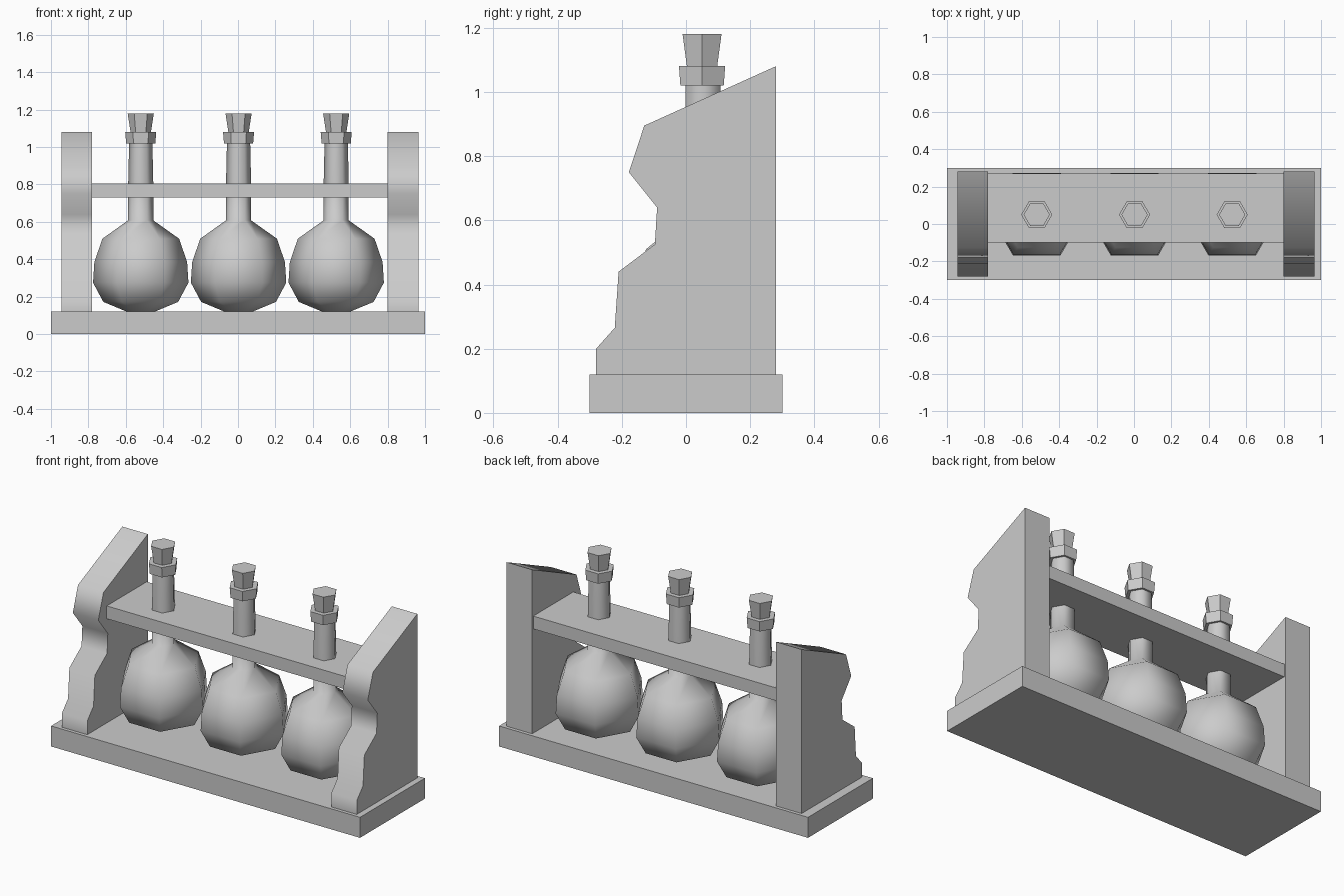
import bpy
import math

cube = bpy.data.objects.get("Cube")
if cube:
    bpy.data.objects.remove(cube, do_unlink=True)

GREY = (0.6, 0.6, 0.6, 1)
mat = bpy.data.materials.new("plain grey")
mat.use_nodes = True
mat.diffuse_color = GREY
mat.node_tree.nodes["Principled BSDF"].inputs["Base Color"].default_value = GREY


def add_mesh(name, verts, faces, smooth=None):
    mesh = bpy.data.meshes.new(name)
    mesh.from_pydata(verts, [], faces)
    mesh.materials.append(mat)
    obj = bpy.data.objects.new(name, mesh)
    bpy.context.collection.objects.link(obj)
    if smooth:
        bpy.ops.object.select_all(action='DESELECT')
        obj.select_set(True)
        bpy.context.view_layer.objects.active = obj
        bpy.ops.object.shade_smooth_by_angle(angle=math.radians(smooth))
    return obj


def prism(name, profile, x0, x1, smooth=None):
    """Extrude a (y, z) outline, clockwise from +x, along x."""
    n = len(profile)
    verts = [(x, y, z) for x in (x0, x1) for y, z in profile]
    faces = [tuple(range(n))[::-1], tuple(range(n, 2 * n))]
    faces += [(i, (i + 1) % n, n + (i + 1) % n, n + i) for i in range(n)]
    return add_mesh(name, verts, faces, smooth)


def box(name, x0, x1, y0, y1, z0, z1):
    return prism(name, [(y0, z0), (y1, z0), (y1, z1), (y0, z1)], x0, x1)


def lathe(name, rings, x, y, smooth=None, sides=6):
    """Stack (radius, z) rings into a closed six-sided body."""
    verts = [(x + r * math.cos(math.tau * i / sides),
              y + r * math.sin(math.tau * i / sides), z)
             for r, z in rings for i in range(sides)]
    last = (len(rings) - 1) * sides
    faces = [tuple(range(sides))[::-1], tuple(range(last, last + sides))]
    for k in range(0, last, sides):
        for i in range(sides):
            j = (i + 1) % sides
            faces.append((k + i, k + j, k + sides + j, k + sides + i))
    return add_mesh(name, verts, faces, smooth)


# Rack
box("base", -1, 1, -0.3, 0.3, 0, 0.12)
box("shelf", -0.79, 0.81, -0.1, 0.27, 0.73, 0.805)

# Scalloped end panels
panel = [(-0.28, 0.12), (0.28, 0.12), (0.28, 1.08), (-0.13, 0.895),
         (-0.178, 0.75), (-0.09, 0.64), (-0.097, 0.525), (-0.21, 0.44),
         (-0.222, 0.265), (-0.28, 0.2)]
prism("right_panel", panel, -0.945, -0.78, 60)
prism("left_panel", panel, 0.8, 0.965, 60)

# Stoppered flasks
flask = [(0.075, 0.12), (0.2, 0.172), (0.255, 0.275), (0.248, 0.385),
         (0.205, 0.51), (0.067, 0.608), (0.067, 0.81), (0.062, 1.03)]
for label, x in (("right", -0.52), ("middle", 0.003), ("left", 0.525)):
    lathe(label + "_flask", flask, x, 0.053, 62)
    lathe(label + "_flask_collar", [(0.078, 1.02), (0.083, 1.08)], x, 0.05, 59)
    lathe(label + "_cork", [(0.053, 1.07), (0.07, 1.18)], x, 0.05, 59)
